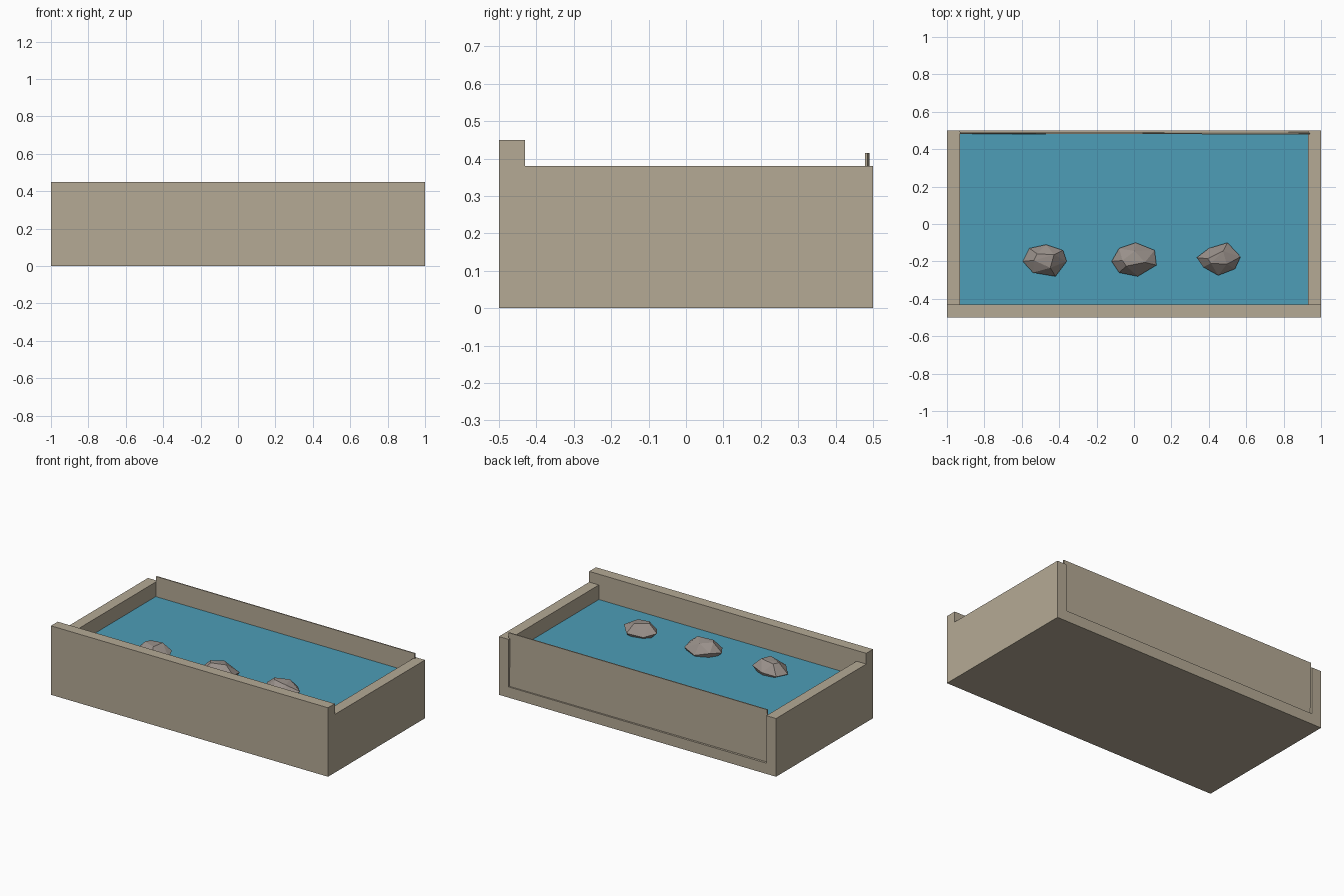
import bpy
import bmesh

if "Cube" in bpy.data.objects:
    bpy.data.objects.remove(bpy.data.objects["Cube"])


def material(name, rgb):
    m = bpy.data.materials.new(name)
    m.diffuse_color = (*rgb, 1)
    m.use_nodes = True
    m.node_tree.nodes["Principled BSDF"].inputs["Base Color"].default_value = m.diffuse_color
    return m


STONE = material("sand_stone", (0.46, 0.40, 0.30))
WATER = material("pool_blue", (0.075, 0.34, 0.475))
ROCK = material("rock_grey", (0.32, 0.28, 0.255))


def add_object(name, bm, mat):
    bmesh.ops.recalc_face_normals(bm, faces=bm.faces)
    mesh = bpy.data.meshes.new(name)
    bm.to_mesh(mesh)
    bm.free()
    mesh.materials.append(mat)
    obj = bpy.data.objects.new(name, mesh)
    bpy.context.collection.objects.link(obj)
    return obj


def box(name, lo, hi, mat):
    bm = bmesh.new()
    bmesh.ops.create_cube(bm, size=1)
    for v in bm.verts:
        v.co = [hi[i] if v.co[i] > 0 else lo[i] for i in range(3)]
    return add_object(name, bm, mat)


# Basin: floor, higher front wall, two lower side walls
box("floor", (-1, -0.5, 0), (1, 0.5, 0.07), STONE)
box("front_wall", (-1, -0.5, 0.07), (1, -0.43, 0.45), STONE)
box("left_wall", (-1, -0.43, 0.07), (-0.93, 0.5, 0.38), STONE)
box("right_wall", (0.93, -0.43, 0.07), (1, 0.5, 0.38), STONE)

# Water filling the basin
box("water", (-0.93, -0.43, 0.07), (0.93, 0.48, 0.285), WATER)

# Thin, slightly twisted back panel set between the side walls
panel = box("back_panel", (-0.93, 0.481, 0.065), (0.94, 0.488, 0.415), STONE)
for v in panel.data.vertices:
    v.co.y += 0.003 * (1 if (v.co.x > 0) != (v.co.z > 0.2) else -1)

# Faceted rocks: hull of a waist outline with smaller rings above and below
OUTLINES = [
    [(-.56, -.13), (-.47, -.11), (-.38, -.14), (-.36, -.20), (-.42, -.28), (-.54, -.26), (-.595, -.20)],
    [(-.12, -.20), (-.08, -.13), (.01, -.10), (.11, -.14), (.12, -.22), (.02, -.28), (-.08, -.26)],
    [(.335, -.18), (.40, -.13), (.50, -.10), (.57, -.175), (.54, -.24), (.45, -.275), (.37, -.23)],
]
for n, outline in enumerate(OUTLINES):
    cx = sum(p[0] for p in outline) / len(outline)
    cy = sum(p[1] for p in outline) / len(outline)
    bm = bmesh.new()
    for i, (x, y) in enumerate(outline):
        bm.verts.new((x, y, 0.305 + 0.012 * ((i + n) % 3 - 1)))
        if i % 2 == 0:
            bm.verts.new((cx + (x - cx) * 0.5, cy + (y - cy) * 0.5, 0.355 + 0.005 * ((i + n) % 3)))
        else:
            bm.verts.new((cx + (x - cx) * 0.6, cy + (y - cy) * 0.6, 0.235))
    hull = bmesh.ops.convex_hull(bm, input=bm.verts)
    extra = [g for g in hull["geom_interior"] if isinstance(g, bmesh.types.BMVert)]
    bmesh.ops.delete(bm, geom=extra, context='VERTS')
    add_object("rock_%d" % (n + 1), bm, ROCK)
